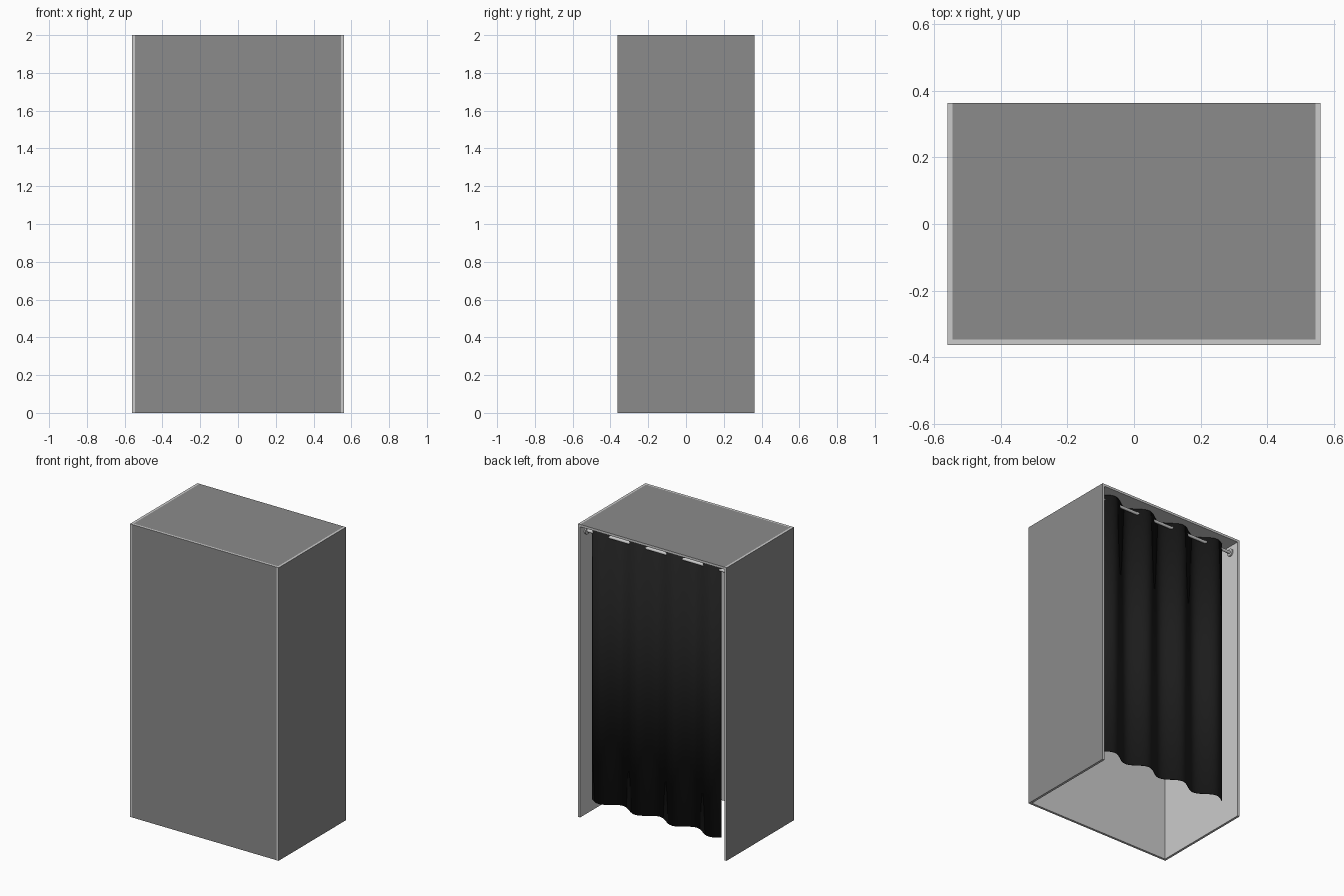
import bpy, bmesh, math

if "Cube" in bpy.data.objects:
    bpy.data.objects.remove(bpy.data.objects["Cube"])

X, Y, Z, T = 0.561, 0.363, 2.0, 0.016   # half width, half depth, height, board thickness
ROD_Y, ROD_Z = 0.295, 1.935


def material(name, v):
    m = bpy.data.materials.new(name)
    m.diffuse_color = (v, v, v, 1)
    m.use_nodes = True
    m.node_tree.nodes["Principled BSDF"].inputs["Base Color"].default_value = m.diffuse_color
    return m


dark = material("dark_grey_finish", 0.26)
light = material("light_grey_board", 0.7)
black = material("black_cloth", 0.012)


def finish(bm, name, mats=()):
    me = bpy.data.meshes.new(name)
    bm.to_mesh(me)
    bm.free()
    for m in mats:
        me.materials.append(m)
    ob = bpy.data.objects.new(name, me)
    bpy.context.collection.objects.link(ob)
    return ob


def board(name, lo, hi, outward):
    """Box between two corners; the face pointing outward gets the dark finish."""
    bm = bmesh.new()
    bmesh.ops.create_cube(bm, size=1)
    for v in bm.verts:
        v.co = [(a + b) / 2 + c * (b - a) for a, b, c in zip(lo, hi, v.co)]
    bm.normal_update()
    for f in bm.faces:
        n = f.normal
        if n.x * outward[0] + n.y * outward[1] + n.z * outward[2] > 0.9:
            f.material_index = 1
    return finish(bm, name, (light, dark))


# cabin shell: open at the back and underneath
board("right_wall", (X - T, -Y, 0), (X, Y, Z), (1, 0, 0))
board("left_wall", (-X, -Y, 0), (-X + T, Y, Z), (-1, 0, 0))
board("front_wall", (-X + T, -Y, 0), (X - T, -Y + T, Z), (0, -1, 0))
board("ceiling", (-X + T, -Y + T, Z - T), (X - T, Y, Z), (0, 0, 1))


def rod_part(name, x, radius, length):
    bpy.ops.mesh.primitive_cylinder_add(vertices=24, radius=radius, depth=length,
                                        location=(x, ROD_Y, ROD_Z),
                                        rotation=(0, math.pi / 2, 0))
    ob = bpy.context.object
    ob.name = name
    bpy.ops.object.shade_smooth_by_angle()
    return ob


# curtain rod with wall flanges
rod_part("curtain_rod", 0, 0.010, 2 * (X - T))
for side, label in ((1, "right"), (-1, "left")):
    rod_part(label + "_rod_flange", side * (X - T - 0.005), 0.025, 0.01)

# curtain: three and a half folds, weaving across the rod
x0, x1, folds, amp, n = 0.50, -0.473, 3.5, 0.032, 112
bm = bmesh.new()
rows = []
for z in (0.11, 1.968):
    rows.append([bm.verts.new((x0 + (x1 - x0) * i / n,
                               ROD_Y + amp * math.sin(2 * math.pi * folds * i / n), z))
                 for i in range(n + 1)])
for i in range(n):
    f = bm.faces.new((rows[0][i], rows[0][i + 1], rows[1][i + 1], rows[1][i]))
    f.smooth = True
curtain = finish(bm, "curtain", (black,))
mod = curtain.modifiers.new("cloth_thickness", 'SOLIDIFY')
mod.thickness = 0.004
mod.offset = 0
